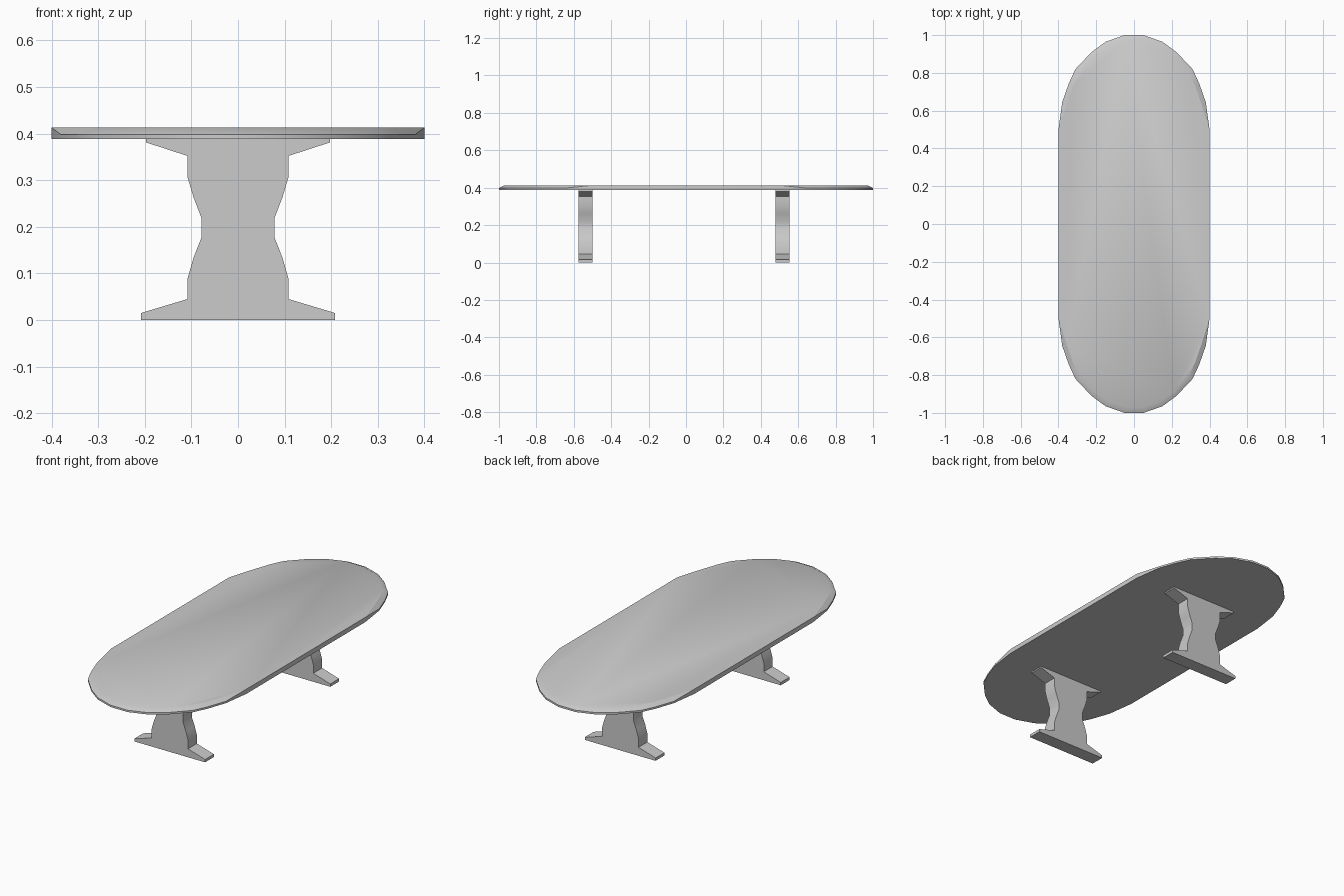
import bpy, bmesh

if "Cube" in bpy.data.objects:
    bpy.data.objects.remove(bpy.data.objects["Cube"])


def make_object(name, bm):
    bmesh.ops.remove_doubles(bm, verts=bm.verts, dist=1e-5)
    bmesh.ops.recalc_face_normals(bm, faces=bm.faces)
    me = bpy.data.meshes.new(name)
    bm.to_mesh(me)
    bm.free()
    ob = bpy.data.objects.new(name, me)
    bpy.context.collection.objects.link(ob)
    bpy.context.view_layer.objects.active = ob
    ob.select_set(True)
    bpy.ops.object.shade_smooth_by_angle(angle=0.52)
    ob.select_set(False)
    return ob


# Table top: long oval, rounded over only at the two ends
BOTTOM, RIM, TOP = 0.388, 0.398, 0.413
quarter = [(0.40, 0.50), (0.38, 0.645), (0.345, 0.745), (0.31, 0.82),
           (0.225, 0.91), (0.15, 0.965), (0.05, 1.0)]
half = quarter + [(-x, y) for x, y in reversed(quarter)]
outline = half + [(-x, -y) for x, y in half]

bm = bmesh.new()
low, rim, inner = [], [], []
for x, y in outline:
    corner = abs(x) > 0.399
    s = 1 if y > 0 else -1
    low.append(bm.verts.new((x, y, BOTTOM)))
    rim.append(bm.verts.new((x, y, TOP if corner else RIM)))
    if corner:
        inner.append(rim[-1])
    else:
        inner.append(bm.verts.new((x * 0.94, s * (0.5 + (abs(y) - 0.5) * 0.94), TOP)))
n = len(outline)
for i in range(n):
    j = (i + 1) % n
    bm.faces.new((low[i], low[j], rim[j], rim[i]))
    ring = list(dict.fromkeys((rim[i], rim[j], inner[j], inner[i])))
    if len(ring) > 2:
        bm.faces.new(ring)
bm.faces.new(inner)
bm.faces.new(low[::-1])
make_object("table_top", bm)

# Pedestal legs: waisted board with flared foot and head, (half width, z)
profile = [(0.208, 0.0), (0.208, 0.015), (0.108, 0.045), (0.108, 0.09),
           (0.095, 0.135), (0.078, 0.178), (0.078, 0.218), (0.095, 0.262),
           (0.108, 0.305), (0.108, 0.352), (0.197, 0.381), (0.197, 0.39)]


def pedestal(name, y0, y1):
    bm = bmesh.new()
    rows = [[bm.verts.new((sx * w, y, z)) for sx, y in
             ((-1, y0), (1, y0), (1, y1), (-1, y1))] for w, z in profile]
    for a, b in zip(rows, rows[1:]):
        for i in range(4):
            j = (i + 1) % 4
            bm.faces.new((a[i], a[j], b[j], b[i]))
    bm.faces.new(rows[0][::-1])
    bm.faces.new(rows[-1])
    make_object(name, bm)


pedestal("front_pedestal", -0.574, -0.50)
pedestal("back_pedestal", 0.479, 0.553)
